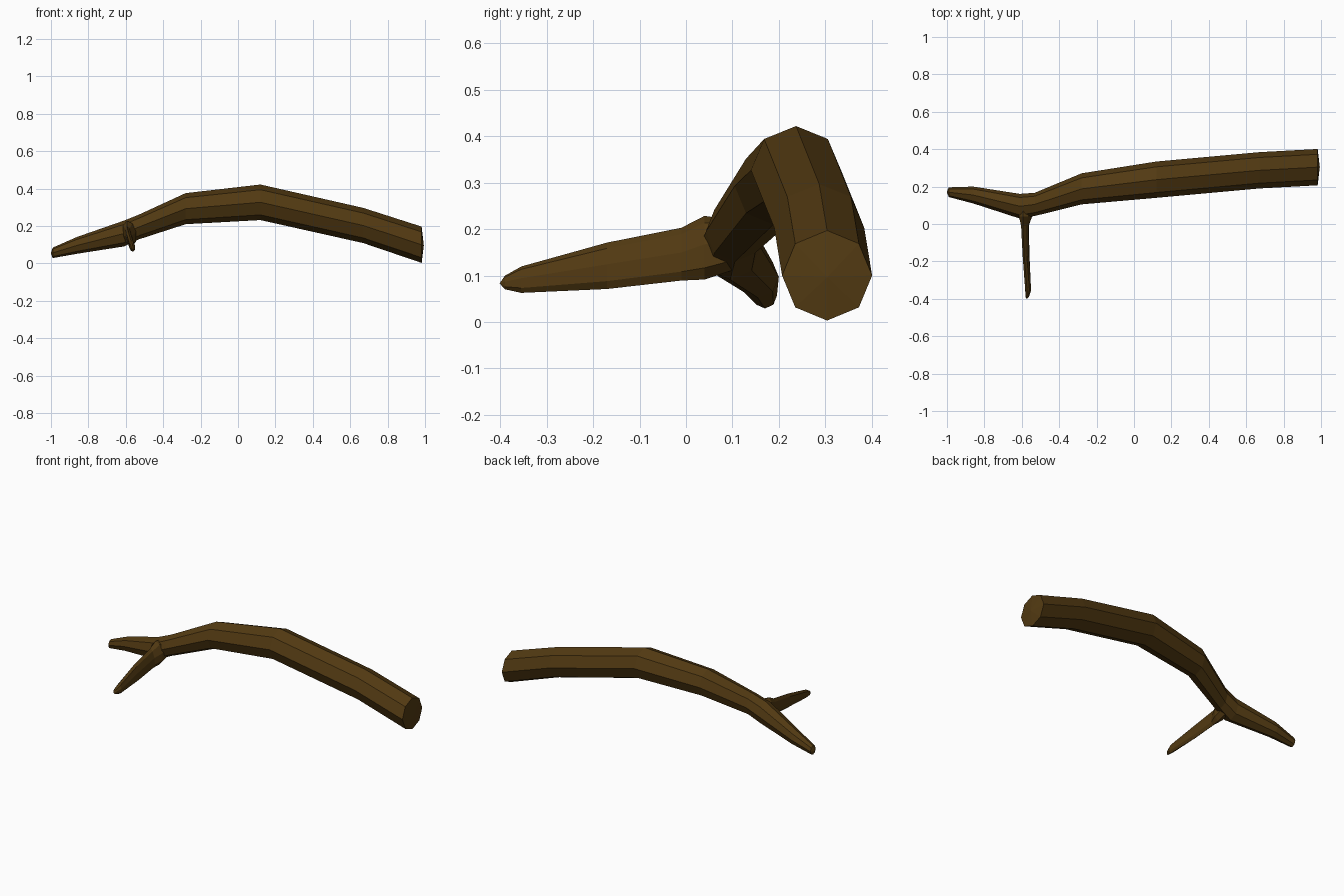
import bpy, bmesh, math
from mathutils import Vector

if "Cube" in bpy.data.objects:
    bpy.data.objects.remove(bpy.data.objects["Cube"])

bark = bpy.data.materials.new("dark brown bark")
bark.diffuse_color = (0.085, 0.042, 0.006, 1)
bark.use_nodes = True
bark.node_tree.nodes["Principled BSDF"].inputs["Base Color"].default_value = bark.diffuse_color


def limb(name, rings, axis, tilt=0.0, sides=8):
    """Loft octagonal rings along x or y: (centre, half width, half height), with domed end tips."""
    bm = bmesh.new()
    loops = []
    for c, w, h in rings:
        loop = []
        for i in range(sides):
            a = math.tau * i / sides
            u, v = w * math.cos(a), h * math.sin(a)
            u, v = (u * math.cos(tilt) - v * math.sin(tilt),
                    u * math.sin(tilt) + v * math.cos(tilt))
            off = Vector((0, u, v)) if axis == 'x' else Vector((u, 0, v))
            loop.append(bm.verts.new(Vector(c) + off))
        loops.append(loop)
    for a, b in zip(loops, loops[1:]):
        for i in range(sides):
            j = (i + 1) % sides
            bm.faces.new((a[i], a[j], b[j], b[i]))
    # slightly domed caps
    for loop, c, d in ((loops[0], rings[0][0], rings[1][0]),
                       (loops[-1], rings[-1][0], rings[-2][0])):
        out = (Vector(c) - Vector(d)).normalized()
        tip = bm.verts.new(Vector(c) + out * 0.012)
        for i in range(sides):
            bm.faces.new((loop[i], loop[(i + 1) % sides], tip))
    bmesh.ops.recalc_face_normals(bm, faces=bm.faces)
    me = bpy.data.meshes.new(name)
    bm.to_mesh(me)
    bm.free()
    me.materials.append(bark)
    ob = bpy.data.objects.new(name, me)
    bpy.context.collection.objects.link(ob)
    return ob


# main bough, from thick cut end to thin tip
bough = limb("bough", [
    ((0.982, 0.304, 0.100), 0.097, 0.097),
    ((0.67, 0.287, 0.203), 0.097, 0.094),
    ((0.12, 0.237, 0.327), 0.097, 0.095),
    ((-0.28, 0.188, 0.293), 0.083, 0.083),
    ((-0.53, 0.105, 0.195), 0.062, 0.066),
    ((-0.61, 0.095, 0.160), 0.066, 0.069),
    ((-0.86, 0.155, 0.097), 0.045, 0.045),
    ((-0.99, 0.170, 0.057), 0.026, 0.028)], 'x')

# side twig, a flattened section leaning over
twig = limb("twig", [
    ((-0.58, 0.10, 0.165), 0.040, 0.055),
    ((-0.58, 0.04, 0.160), 0.036, 0.070),
    ((-0.583, -0.01, 0.146), 0.018, 0.058),
    ((-0.577, -0.17, 0.121), 0.016, 0.051),
    ((-0.566, -0.355, 0.091), 0.016, 0.029),
    ((-0.571, -0.390, 0.085), 0.009, 0.015)], 'y', tilt=0.2)

# fuse the twig into the bough
mod = bough.modifiers.new("fuse", 'BOOLEAN')
mod.operation = 'UNION'
mod.solver = 'EXACT'
mod.object = twig
bpy.context.view_layer.objects.active = bough
bpy.ops.object.modifier_apply(modifier=mod.name)
bpy.data.objects.remove(twig)
bough.name = "branch"
